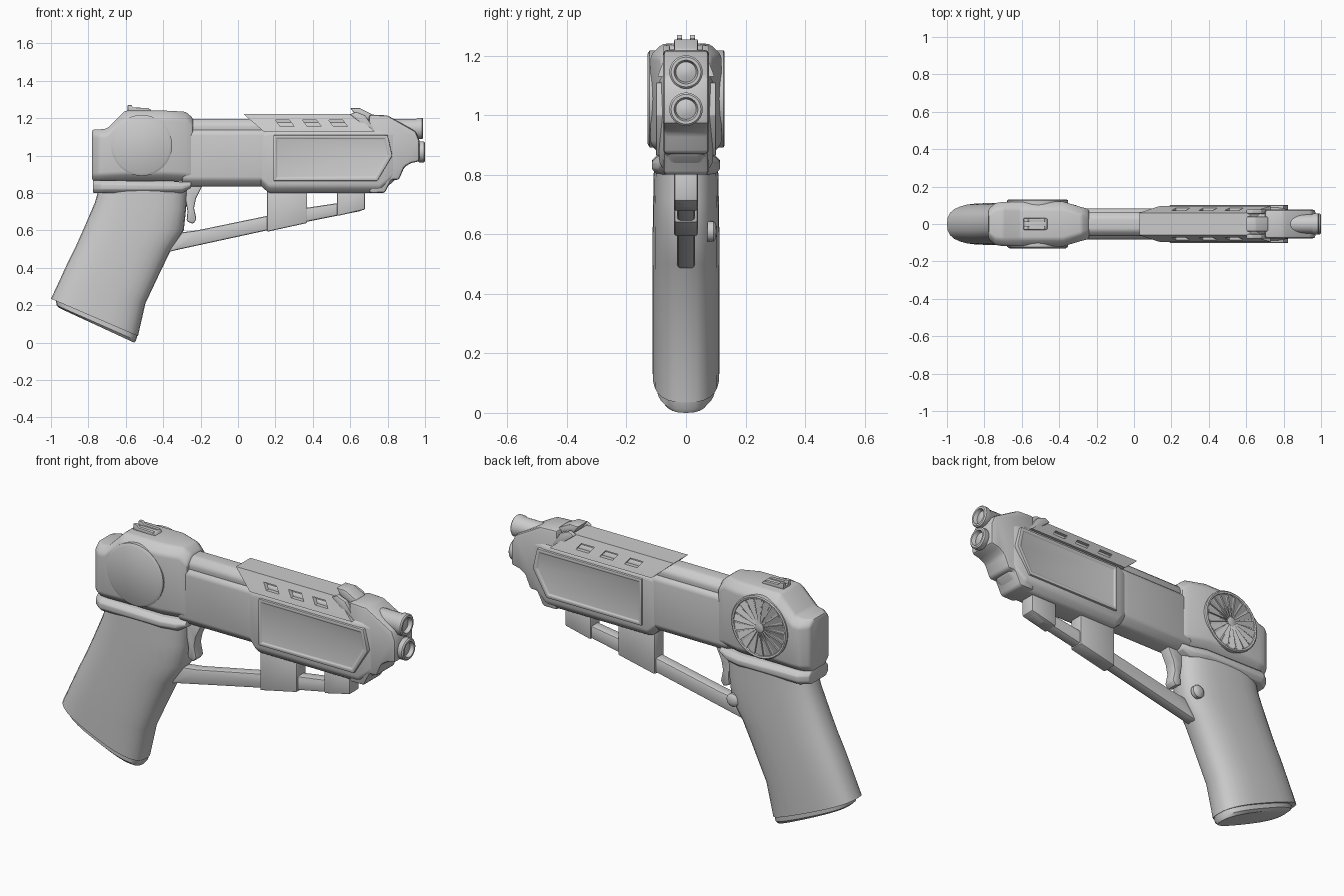
import bpy, bmesh, math
from mathutils import Vector, Matrix

if "Cube" in bpy.data.objects:
    bpy.data.objects.remove(bpy.data.objects["Cube"])


def finish(bm, name, bevel=0.0, angle=35, segs=2, cutter=None):
    bmesh.ops.recalc_face_normals(bm, faces=bm.faces[:])
    me = bpy.data.meshes.new(name)
    bm.to_mesh(me)
    bm.free()
    ob = bpy.data.objects.new(name, me)
    bpy.context.collection.objects.link(ob)
    bpy.ops.object.select_all(action='DESELECT')
    ob.select_set(True)
    bpy.context.view_layer.objects.active = ob
    if cutter:
        m = ob.modifiers.new("cut", 'BOOLEAN')
        m.object, m.operation, m.solver = cutter, 'DIFFERENCE', 'EXACT'
        bpy.ops.object.modifier_apply(modifier=m.name)
    if bevel:
        m = ob.modifiers.new("bevel", 'BEVEL')
        m.width, m.segments, m.limit_method = bevel, segs, 'ANGLE'
        m.angle_limit = math.radians(25)
        bpy.ops.object.modifier_apply(modifier=m.name)
    bpy.ops.object.shade_smooth_by_angle(angle=math.radians(angle))
    return ob


def skin(bm, rings):
    """Join closed rings of points into a capped tube."""
    vs = [[bm.verts.new(p) for p in r] for r in rings]
    n = len(vs[0])
    for a, b in zip(vs, vs[1:]):
        for i in range(n):
            bm.faces.new((a[i], a[(i + 1) % n], b[(i + 1) % n], b[i]))
    bm.faces.new(vs[0][::-1])
    bm.faces.new(vs[-1])


def prism(name, pts, w, bevel=0.008, y=0.0, inset=0.0):
    """Side profile (x, z) extruded to half-width w, optionally with inset sides."""
    bm = bmesh.new()
    skin(bm, [[(x, y + s * w, z) for x, z in pts] for s in (-1, 1)])
    if inset:
        sides = [f for f in bm.faces if len(f.verts) == len(pts) and
                 max(v.co.y for v in f.verts) - min(v.co.y for v in f.verts) < 1e-5]
        bmesh.ops.recalc_face_normals(bm, faces=bm.faces[:])
        bmesh.ops.inset_individual(bm, faces=sides, thickness=inset, depth=0)
        bmesh.ops.inset_individual(bm, faces=sides, thickness=0.006, depth=-0.006)
    return finish(bm, name, bevel)


def body(name, stations, bevel=0.012):
    """Chamfered box sections along x: (x, z_low, z_high, half_width, chamfer)."""
    bm = bmesh.new()
    rings = []
    for x, lo, hi, w, c in stations:
        q = [(w, lo + c), (w, hi - c), (w - c, hi), (c - w, hi),
             (-w, hi - c), (-w, lo + c), (c - w, lo), (w - c, lo)]
        rings.append([(x, y, z) for y, z in q])
    skin(bm, rings)
    return finish(bm, name, bevel)


def oval_loft(name, stations, n=28, p=2.7, bevel=0.0):
    """Superellipse sections: (back_x, back_z, front_x, front_z, half_width)."""
    bm = bmesh.new()
    rings = []
    for bx, bz, fx, fz, w in stations:
        a, b = Vector((bx, 0, bz)), Vector((fx, 0, fz))
        ring = []
        for i in range(n):
            t = 2 * math.pi * i / n
            c, s = math.cos(t), math.sin(t)
            u = math.copysign(abs(c) ** (2 / p), c)
            v = math.copysign(abs(s) ** (2 / p), s)
            ring.append((a + b) / 2 + (b - a) / 2 * u + Vector((0, w * v, 0)))
        rings.append(ring)
    skin(bm, rings)
    return finish(bm, name, bevel)


def lathe(name, prof, origin, axis, n=32):
    """Revolve (distance, radius) pairs about an axis through origin."""
    bm = bmesh.new()
    skin(bm, [[(r * math.cos(2 * math.pi * i / n), r * math.sin(2 * math.pi * i / n), d)
               for i in range(n)] for d, r in prof])
    rot = Vector((0, 0, 1)).rotation_difference(Vector(axis)).to_matrix().to_4x4()
    bm.transform(Matrix.Translation(origin) @ rot)
    return finish(bm, name)


# Grip and its base plate
oval_loft("grip", [
    (-0.745, 0.82, -0.27, 0.82, 0.108), (-0.765, 0.75, -0.278, 0.71, 0.11),
    (-0.825, 0.61, -0.29, 0.60, 0.112), (-0.865, 0.52, -0.356, 0.50, 0.112),
    (-0.905, 0.44, -0.41, 0.39, 0.113), (-0.96, 0.32, -0.495, 0.21, 0.113),
    (-1.0, 0.235, -0.535, 0.035, 0.112)])
oval_loft("grip_base_plate", [
    (-0.975, 0.235, -0.535, 0.05, 0.10), (-0.97, 0.20, -0.545, 0.012, 0.10),
    (-0.955, 0.185, -0.555, 0.0, 0.085)])
lathe("grip_button", [(0.0, 0.034), (0.02, 0.034), (0.028, 0.026), (0.032, 0.01)],
      (-0.335, 0.072, 0.61), (0, 1, 0), 20)

# Receiver with the rim under it
body("receiver", [
    (-0.78, 0.865, 1.14, 0.078, 0.03), (-0.74, 0.865, 1.14, 0.113, 0.035),
    (-0.70, 0.865, 1.145, 0.118, 0.035), (-0.605, 0.865, 1.24, 0.12, 0.04),
    (-0.38, 0.865, 1.24, 0.12, 0.04), (-0.28, 0.86, 1.235, 0.09, 0.04),
    (-0.24, 0.85, 1.20, 0.08, 0.04)])
body("receiver_rim", [
    (-0.775, 0.80, 0.868, 0.08, 0.02), (-0.73, 0.80, 0.868, 0.115, 0.02),
    (-0.38, 0.80, 0.862, 0.115, 0.02), (-0.30, 0.80, 0.86, 0.095, 0.02),
    (-0.25, 0.828, 0.86, 0.08, 0.012)])

# Round side cover (front) and bladed fan (back)
FX, FZ = -0.515, 1.055
lathe("side_cover", [(0, 0.163), (0.022, 0.163), (0.03, 0.15)], (FX, -0.10, FZ), (0, -1, 0), 40)
lathe("fan_housing", [(0, 0.163), (0.026, 0.163), (0.03, 0.157), (0.028, 0.148),
                      (0.021, 0.145), (0.0205, 0.02)], (FX, 0.10, FZ), (0, 1, 0), 40)
lathe("fan_hub", [(0, 0.03), (0.026, 0.026), (0.03, 0.01)], (FX, 0.10, FZ), (0, 1, 0), 20)
bm = bmesh.new()
for i in range(18):
    a = 2 * math.pi * i / 18
    ring = []
    for y, da in ((0.12, 0.0), (0.129, 0.0), (0.122, 0.26), (0.12, 0.26)):
        ring.append((y, a + da))
    skin(bm, [[(FX + r * math.cos(t), y, FZ + r * math.sin(t)) for y, t in ring]
              for r in (0.024, 0.147)])
finish(bm, "fan_blades", angle=20)

# Rear sight
prism("rear_sight_base", [(-0.59, 1.235), (-0.59, 1.25), (-0.47, 1.25), (-0.46, 1.235)], 0.03, 0.003)
for s, n in ((-1, "left"), (1, "right")):
    prism("rear_sight_post_" + n, [(-0.59, 1.24), (-0.59, 1.27), (-0.57, 1.27),
          (-0.56, 1.257), (-0.48, 1.255), (-0.47, 1.24)], 0.009, 0.002, y=s * 0.022)

# Middle frame and raised top strip
body("middle_frame", [(-0.30, 0.835, 1.16, 0.082, 0.04), (0.10, 0.835, 1.16, 0.082, 0.04),
                      (0.20, 0.835, 1.16, 0.082, 0.04)])
body("middle_top_strip", [(-0.26, 1.10, 1.197, 0.065, 0.03), (0.75, 1.10, 1.197, 0.065, 0.03)])

# Front shroud, side panels and nose
body("front_shroud", [(0.11, 0.85, 1.14, 0.078, 0.035), (0.165, 0.80, 1.155, 0.09, 0.035),
                      (0.76, 0.80, 1.155, 0.09, 0.035), (0.84, 0.87, 1.15, 0.076, 0.03)])
prism("shroud_side_panels", [(0.19, 0.865), (0.19, 1.11), (0.80, 1.11), (0.825, 1.0),
                             (0.745, 0.865)], 0.101, 0.008, inset=0.02)
prism("nose", [(0.70, 0.80), (0.785, 0.80), (0.82, 0.87), (0.86, 0.87), (0.89, 0.94),
               (0.925, 0.96), (0.97, 0.97), (0.97, 1.08), (0.95, 1.13), (0.80, 1.215),
               (0.70, 1.22)], 0.077, 0.014)

# Vented top cover: slanted ends, three slots on each side
bm = bmesh.new()
for x in (0.25, 0.395, 0.535):
    for s in (-1, 1):
        q = [(x - 0.025, 1.157), (x + 0.05, 1.157), (x + 0.025, 1.19), (x - 0.05, 1.19)]
        skin(bm, [[(px, y, z) for px, z in q] for y in (s * 0.056, s * 0.15)])
slots = finish(bm, "slot_cutter")
bm = bmesh.new()
section = [(-0.095, 1.13), (-0.088, 1.15), (-0.06, 1.222), (0.06, 1.222), (0.088, 1.15), (0.095, 1.13)]
skin(bm, [[(0.03 + (1.222 - z) * k + d, y, z) for y, z in section]
          for k, d in ((1.15, 0), (1.2, 0.59))])
finish(bm, "vented_top_cover", cutter=slots)
bpy.data.objects.remove(slots)

# Front sight
prism("front_sight", [(0.64, 1.20), (0.60, 1.255), (0.65, 1.255), (0.715, 1.222), (0.73, 1.19)],
      0.04, 0.006)
for s, n in ((-1, "left"), (1, "right")):
    prism("front_sight_wing_" + n, [(0.60, 1.22), (0.63, 1.235), (0.68, 1.215), (0.73, 1.14),
                                    (0.70, 1.14)], 0.012, 0.004, y=s * 0.066)

# Twin barrels with open muzzles
for n, z, end in (("upper", 1.145, 0.99), ("lower", 1.02, 1.0)):
    lathe(n + "_barrel", [(0.70, 0.05), (end - 0.04, 0.05), (end - 0.03, 0.056),
                          (end - 0.006, 0.056), (end, 0.05), (end, 0.04), (end - 0.02, 0.034),
                          (end - 0.015, 0.02), (end - 0.012, 0.006)], (0, 0, z), (1, 0, 0))

# Under-barrel brace with two hanger blocks
prism("brace_bar", [(-0.375, 0.484), (-0.33, 0.495), (0.36, 0.645), (0.66, 0.705), (0.66, 0.765),
                    (0.36, 0.72), (-0.22, 0.60), (-0.30, 0.59)], 0.03, 0.01)
prism("rear_hanger", [(0.155, 0.82), (0.155, 0.593), (0.37, 0.64), (0.37, 0.82)], 0.04)
prism("front_hanger", [(0.53, 0.82), (0.53, 0.677), (0.68, 0.712), (0.68, 0.82)], 0.04)

# Trigger
prism("trigger", [(-0.29, 0.84), (-0.19, 0.84), (-0.225, 0.77), (-0.235, 0.72), (-0.222, 0.66),
                  (-0.24, 0.635), (-0.275, 0.65), (-0.27, 0.70), (-0.28, 0.76)], 0.032, 0.008)
